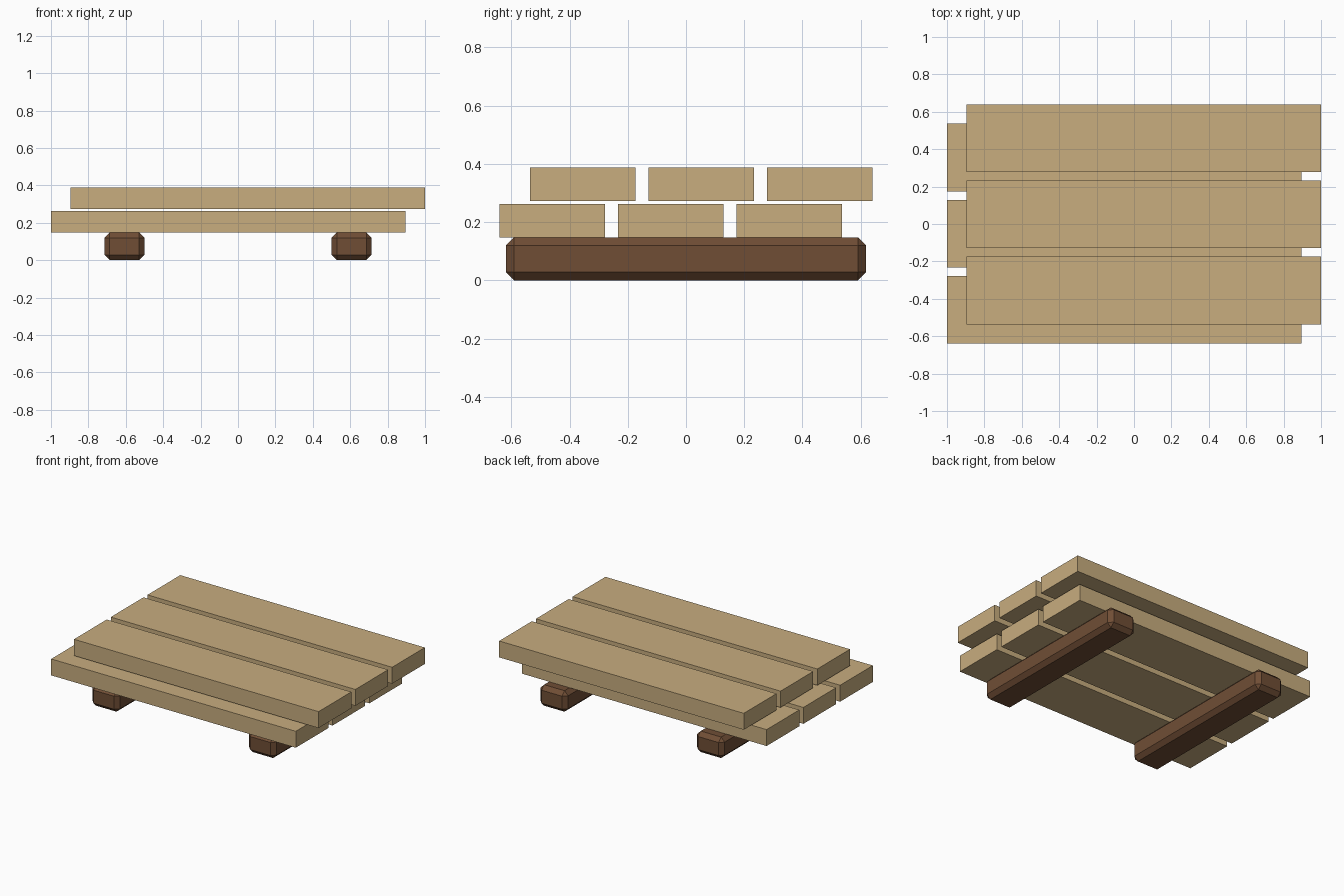
import bpy

if "Cube" in bpy.data.objects:
    bpy.data.objects.remove(bpy.data.objects["Cube"])


def material(name, rgb):
    mat = bpy.data.materials.new(name)
    mat.diffuse_color = (*rgb, 1.0)
    mat.use_nodes = True
    mat.node_tree.nodes["Principled BSDF"].inputs["Base Color"].default_value = mat.diffuse_color
    return mat


tan_wood = material("tan wood", (0.578, 0.418, 0.212))
dark_wood = material("dark brown wood", (0.162, 0.076, 0.036))


def box(name, centre, size, mat, chamfer=0.0):
    bpy.ops.mesh.primitive_cube_add(size=1, location=centre)
    ob = bpy.context.object
    ob.name = name
    ob.scale = size
    bpy.ops.object.transform_apply(location=False, rotation=False, scale=True)
    ob.data.materials.append(mat)
    if chamfer:
        mod = ob.modifiers.new("chamfer", 'BEVEL')
        mod.width = chamfer
        mod.segments = 1
        mod.limit_method = 'NONE'
    return ob


SKID_H = 0.147
PLANK = (1.896, 0.362, 0.115)
PITCH = 0.407

# Two chamfered skids running front to back
for side, x in (("left", -0.607), ("right", 0.607)):
    box(f"{side}_skid", (x, 0, SKID_H / 2), (0.214, 1.238, SKID_H), dark_wood, 0.028)

# Two layers of three planks, offset diagonally from each other
for layer, shift, bottom in (("lower", -1, SKID_H), ("upper", 1, 0.273)):
    for i in (-1, 0, 1):
        box(f"{layer}_plank_{i + 2}",
            (shift * 0.052, shift * 0.052 + i * PITCH, bottom + PLANK[2] / 2),
            PLANK, tan_wood)
